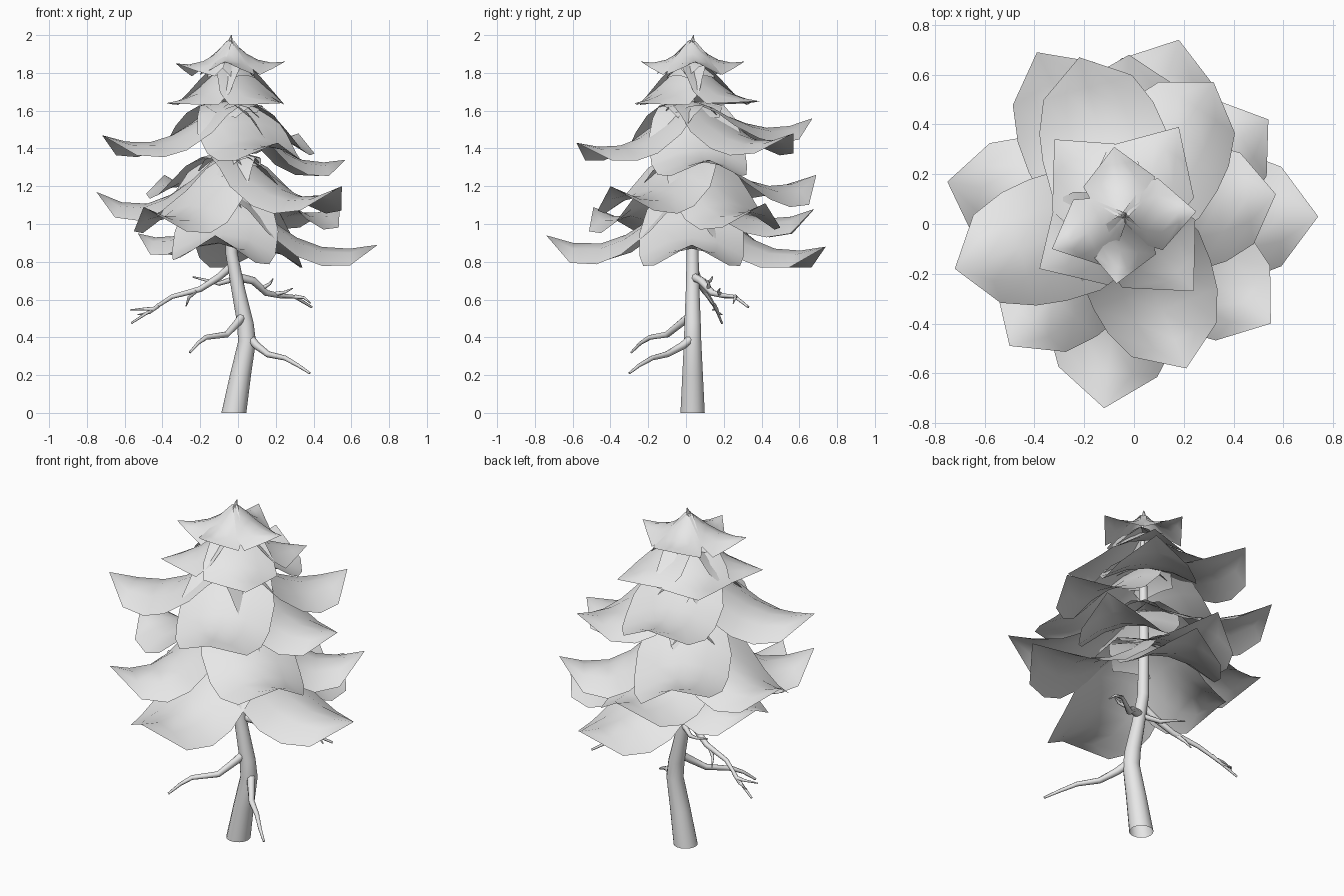
import bpy, bmesh, math
from mathutils import Vector

if "Cube" in bpy.data.objects:
    bpy.data.objects.remove(bpy.data.objects["Cube"])

grey = bpy.data.materials.new("light grey")
grey.diffuse_color = (0.8, 0.8, 0.8, 1)
grey.use_nodes = True
grey.node_tree.nodes["Principled BSDF"].inputs["Base Color"].default_value = grey.diffuse_color


def finish(bm, name):
    me = bpy.data.meshes.new(name)
    bm.to_mesh(me)
    bm.free()
    me.materials.append(grey)
    ob = bpy.data.objects.new(name, me)
    bpy.context.collection.objects.link(ob)
    for p in me.polygons:
        p.use_smooth = True
    bpy.context.view_layer.objects.active = ob
    ob.select_set(True)
    bpy.ops.object.shade_smooth_by_angle(angle=math.radians(50))
    ob.select_set(False)
    return ob


def tube(name, pts, radii, sides, level=False):
    """Tapered tube through pts; level keeps its rings horizontal and its base open."""
    bm = bmesh.new()
    pts = [Vector(p) for p in pts]
    rings = []
    for i, p in enumerate(pts):
        d = (pts[min(i + 1, len(pts) - 1)] - pts[max(i - 1, 0)]).normalized()
        if level:
            d = Vector((0, 0, 1))
        a = d.cross(Vector((0, 1, 0) if abs(d.y) < 0.8 else (1, 0, 0))).normalized()
        b = d.cross(a)
        rings.append([bm.verts.new(p + radii[i] * (a * math.cos(t) + b * math.sin(t)))
                      for t in (2 * math.pi * k / sides for k in range(sides))])
    for r, s in zip(rings, rings[1:]):
        for k in range(sides):
            n = (k + 1) % sides
            bm.faces.new((r[k], r[n], s[n], s[k]))
    if not level:
        bm.faces.new(rings[0][::-1])
    bm.faces.new(rings[-1])
    bmesh.ops.recalc_face_normals(bm, faces=bm.faces)
    return finish(bm, name)


# Bough outlines: along, width, height above lowest point, edge droop
# (the first rows hook over the trunk to its far side)
LONG = [(-.18, .45, .66, .15), (-.08, .6, .92, .2), (0, .7, 1, .3), (.12, .88, .85, .5),
        (.25, 1.02, .56, .8), (.45, 1.02, .22, 1), (.62, .95, .06, 1), (.81, .74, 0, .9), (1, 0, 0, 0)]
SHORT = [(-.25, .4, .66, .2), (-.1, .5, .93, .25), (0, .55, 1, .3), (.15, .75, .75, .5),
         (.3, .95, .48, .85), (.5, 1, .23, 1), (.75, .5, .08, .4), (1, 0, 0, 0)]
PEAK = [(0, .15, 1, .1), (.15, .5, .72, .4), (.3, .85, .45, .8), (.5, 1, .22, 1),
        (.75, .5, .08, .4), (1, 0, 0, 0)]


def bough(name, rows, tip, root_z, half_w, droop, upturn, twist=0):
    """Drooping leafy sheet from the trunk to its pointed tip."""
    root = Vector((-0.04, 0.03, root_z))
    tip = Vector(tip)
    out = Vector((tip.x - root.x, tip.y - root.y, 0))
    side = Vector((-out.y, out.x, 0)).normalized()
    low = tip.z - upturn
    bm = bmesh.new()
    grid = []
    for t, w, h, d in rows:
        line = []
        for u in (-1, -.5, 0, .5, 1):
            z = low + (root_z - low) * h - droop * d * u * u
            z += upturn * max(0, (t - .6) / .4) ** 1.8 + twist * u * t * abs(t) * w
            p = root + out * t + side * (u * w * half_w)
            line.append(bm.verts.new((p.x, p.y, z)))
        grid.append(line)
    for r, s in zip(grid, grid[1:]):
        for k in range(4):
            bm.faces.new((r[k], s[k], s[k + 1], r[k + 1]))
    bmesh.ops.remove_doubles(bm, verts=bm.verts, dist=0.002)
    return finish(bm, name)


# Trunk
tube("trunk",
     [(-.022, .035, 0), (.013, .035, .2), (.048, .035, .38), (.038, .035, .48), (.002, .035, .65),
      (-.035, .035, .85), (-.04, .035, 1.2), (-.04, .03, 1.6), (-.035, .03, 1.95)],
     [.066, .056, .047, .044, .037, .032, .028, .02, .006], 14, level=True)

# Bare branches and twigs
branches = [
    ([(.06, .035, .4), (.1, -.02, .355), (.16, -.1, .31), (.25, -.18, .29), (.32, -.25, .25), (.38, -.3, .21)], .024),
    ([(.03, .03, .52), (0, -.02, .48), (-.06, -.1, .415), (-.17, -.19, .4), (-.21, -.24, .37), (-.255, -.29, .32)], .024),
    ([(-.02, .035, .79), (-.1, .06, .72), (-.2, .09, .655), (-.35, .12, .615), (-.45, .16, .55), (-.565, .19, .475)], .022),
    ([(-.01, .04, .72), (.08, .08, .7), (.15, .14, .635), (.22, .2, .62), (.3, .26, .615), (.39, .33, .56)], .024),
    ([(-.02, .05, .71), (-.1, .1, .685), (-.16, .13, .7), (-.24, .14, .72)], .016),
]
twigs = [
    ([(-.45, .16, .55), (-.5, .16, .55), (-.57, .14, .545)], .012),
    ([(-.42, .15, .57), (-.47, .17, .53), (-.53, .19, .52)], .012),
    ([(-.22, .09, .65), (-.26, .12, .61), (-.275, .15, .565)], .013),
    ([(.13, .12, .66), (.17, .12, .685), (.185, .1, .71)], .012),
    ([(.2, .18, .63), (.25, .17, .64), (.29, .18, .66)], .012),
    ([(.3, .26, .615), (.35, .26, .61), (.385, .25, .58)], .012),
]
for kind, group in (("branch", branches), ("twig", twigs)):
    for i, (pts, r) in enumerate(group):
        n = len(pts) - 1
        tube(f"{kind}_{i + 1}", pts, [r * (1 - .75 * k / n) for k in range(n + 1)], 8)

# Foliage tiers: outline, root height, half width, edge droop, [(tip, upturn, twist), ...]
tiers = {
    "lowest": (LONG, 1.17, .27, .10, [((.74, .03, .89), .03, 0), ((-.12, -.74, .94), .06, -.03),
                                      ((.18, .74, .88), .03, 0), ((-.53, .1, .95), .03, 0),
                                      ((-.02, .68, 1.08), .06, 0)]),
    "low": (LONG, 1.38, .25, .09, [((-.75, .17, 1.17), .08, 0), ((-.5, -.49, 1.09), .07, 0),
                                   ((.55, -.4, 1.2), .07, 0), ((.54, .42, 1.11), .07, 0),
                                   ((-.39, .69, 1.26), .07, .06)]),
    "middle": (LONG, 1.65, .25, .08, [((-.72, -.18, 1.47), .05, 0), ((.57, .12, 1.34), .02, 0),
                                      ((.21, -.58, 1.43), .03, 0), ((-.22, .67, 1.56), .06, 0),
                                      ((.32, .57, 1.48), .05, 0)]),
    "high": (SHORT, 1.86, .2, .06, [((-.38, -.18, 1.64), 0, 0), ((.24, -.27, 1.64), 0, 0),
                                    ((.18, .39, 1.65), 0, 0), ((-.32, .34, 1.64), 0, 0)]),
    "top": (PEAK, 1.975, .145, .08, [((.25, .05, 1.86), .02, 0), ((-.33, -.1, 1.85), .02, 0),
                                     ((-.07, -.24, 1.86), .02, 0), ((-.08, .31, 1.86), .02, 0)]),
}
for tier, (rows, root_z, w, droop, tips) in tiers.items():
    for i, (tip, up, twist) in enumerate(tips):
        bough(f"{tier}_bough_{i + 1}", rows, tip, root_z, w, droop, up, twist)

# Pointed crown
tube("crown_spike", [(-.04, .03, 1.93), (-.04, .035, 1.97), (-.035, .04, 2.0)], [.025, .012, .002], 6)
